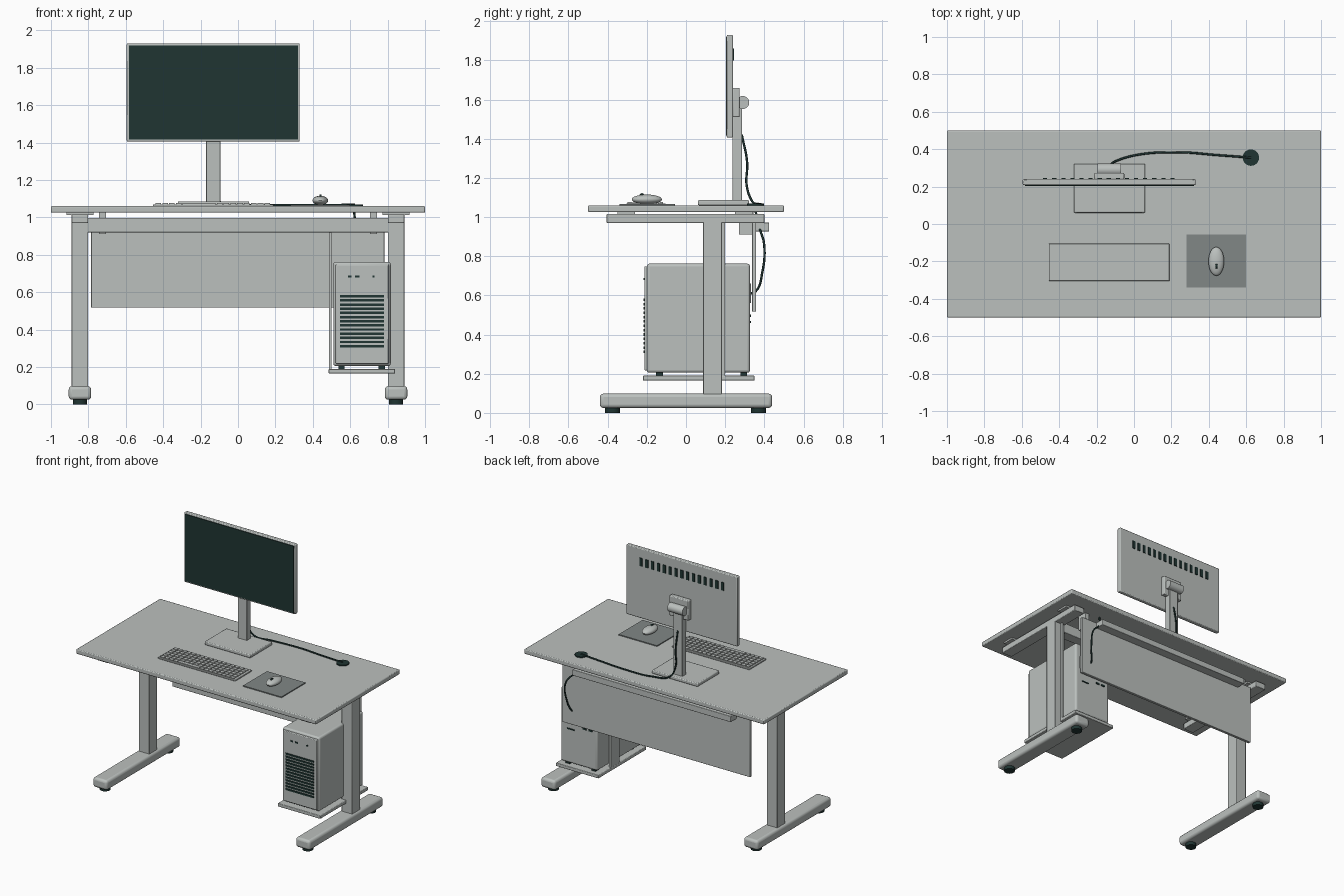
import bpy, bmesh
from mathutils import Matrix, Vector

cube = bpy.data.objects.get("Cube")
if cube:
    bpy.data.objects.remove(cube, do_unlink=True)


def material(name, rgb):
    m = bpy.data.materials.new(name)
    m.use_nodes = True
    m.diffuse_color = (*rgb, 1)
    m.node_tree.nodes["Principled BSDF"].inputs["Base Color"].default_value = (*rgb, 1)
    return m


GREY = material("light grey", (0.50, 0.53, 0.515))
DARK = material("dark teal", (0.014, 0.035, 0.032))
PAD = material("mid grey", (0.22, 0.245, 0.24))


def finish(name, bm, mat, bevel=0, segments=2, smooth=False):
    mesh = bpy.data.meshes.new(name)
    bm.to_mesh(mesh)
    bm.free()
    mesh.materials.append(mat)
    ob = bpy.data.objects.new(name, mesh)
    bpy.context.collection.objects.link(ob)
    if bevel:
        mod = ob.modifiers.new("rounded_edges", "BEVEL")
        mod.width, mod.segments = bevel, segments
    if smooth or bevel:
        bpy.ops.object.select_all(action="DESELECT")
        ob.select_set(True)
        bpy.context.view_layer.objects.active = ob
        bpy.ops.object.shade_smooth_by_angle()
    return ob


def boxes(name, spans, mat=GREY, bevel=0, segments=2):
    """One object from boxes, each given as (x0, x1, y0, y1, z0, z1)."""
    bm = bmesh.new()
    for s in spans:
        lo, hi = Vector(s[0::2]), Vector(s[1::2])
        bmesh.ops.create_cube(bm, size=1, matrix=Matrix.Translation((lo + hi) / 2)
                              @ Matrix.Diagonal((*(hi - lo), 1)))
    return finish(name, bm, mat, bevel, segments)


def cylinder(name, centre, radius, depth, mat, axis="z", sides=32):
    bm = bmesh.new()
    turn = Matrix.Rotation(1.5708, 4, "Y") if axis == "x" else Matrix()
    bmesh.ops.create_cone(bm, cap_ends=True, segments=sides, radius1=radius, radius2=radius,
                          depth=depth, matrix=Matrix.Translation(centre) @ turn)
    return finish(name, bm, mat, smooth=True)


def cable(name, points, radius=0.006):
    cu = bpy.data.curves.new(name, "CURVE")
    cu.dimensions = "3D"
    cu.bevel_depth, cu.bevel_resolution, cu.resolution_u = radius, 2, 8
    cu.use_fill_caps = True
    sp = cu.splines.new("BEZIER")
    sp.bezier_points.add(len(points) - 1)
    for bp, p in zip(sp.bezier_points, points):
        bp.co = p
        bp.handle_left_type = bp.handle_right_type = "AUTO"
    cu.materials.append(DARK)
    bpy.context.collection.objects.link(bpy.data.objects.new(name, cu))


# Desk top and frame
boxes("desk_top", [(-1, 1, -0.5, 0.5, 1.025, 1.06)], bevel=0.006)
for side, label in ((-1, "right"), (1, "left")):
    x = side * 0.845
    boxes(label + "_leg", [(x - 0.044, x + 0.044, 0.088, 0.184, 0.09, 0.98)], bevel=0.004)
    boxes(label + "_top_arm", [(x - 0.044, x + 0.044, -0.405, 0.4, 0.97, 1.015)], bevel=0.004)
    boxes(label + "_arm_plates", [(x - 0.073, x + 0.073, y - 0.045, y + 0.045, 1.012, 1.026)
                                  for y in (-0.305, 0.295)])
    boxes(label + "_foot", [(x - 0.06, x + 0.06, -0.44, 0.44, 0.025, 0.098)], bevel=0.018, segments=3)
    for y, end in ((-0.375, "front"), (0.37, "back")):
        cylinder(f"{label}_{end}_levelling_pad", (x, y, 0.0135), 0.038, 0.027, DARK)
    xb = side * 0.725
    boxes(label + "_panel_bracket", [(xb - 0.018, xb + 0.018, 0.27, 0.345, 0.91, 1.026)])
boxes("crossbeam", [(-0.81, 0.81, 0.095, 0.175, 0.92, 0.997)], bevel=0.003)
boxes("modesty_panel", [(-0.785, 0.782, 0.337, 0.358, 0.517, 0.97)], bevel=0.003)
boxes("cable_tray", [(-0.67, 0.65, 0.355, 0.425, 0.927, 0.972)], bevel=0.003)

# Computer holder
boxes("computer_shelf", [(0.485, 0.84, -0.22, 0.35, 0.165, 0.19)], bevel=0.004)
boxes("shelf_hangers", [(x, x + 0.014, 0.1, 0.2, 0.18, 0.97) for x in (0.486, 0.825)])

# Computer case
boxes("computer_case", [(0.51, 0.817, -0.2, 0.327, 0.205, 0.762)], bevel=0.014, segments=3)
boxes("case_front_panel", [(0.522, 0.806, -0.212, -0.19, 0.217, 0.748)], bevel=0.005)
boxes("case_front_vents", [(0.546, 0.78, -0.217, -0.21, z, z + 0.013)
                           for z in [0.305 + 0.0222 * i for i in range(13)]], DARK)
boxes("case_front_ports", [(x, x + w, -0.216, -0.21, 0.679, 0.689)
                           for x, w in ((0.588, 0.02), (0.625, 0.025), (0.718, 0.012))], DARK)
boxes("case_feet", [(x - 0.017, x + 0.017, y - 0.017, y + 0.017, 0.188, 0.207)
                    for x in (0.553, 0.768) for y in (-0.135, 0.295)], DARK)
boxes("case_back_plate", [(0.55, 0.78, 0.322, 0.332, 0.56, 0.66)], bevel=0.002)
boxes("case_back_ports", [(0.55 + 0.05 * i, 0.58 + 0.05 * i, 0.325, 0.333, 0.49, 0.503)
                          for i in range(2)] + [(0.7, 0.76, 0.325, 0.333, 0.46, 0.468)], DARK)

# Monitor
boxes("monitor_body", [(-0.595, 0.33, 0.208, 0.24, 1.405, 1.93)], bevel=0.006)
boxes("monitor_screen", [(-0.584, 0.32, 0.203, 0.21, 1.416, 1.92)], DARK)
boxes("monitor_back_vents", [(x - 0.011, x + 0.011, 0.236, 0.246, 1.8, 1.86)
                             for x in [-0.475 + 0.0486 * i for i in range(15)]], DARK)
boxes("monitor_mount", [(-0.213, -0.052, 0.238, 0.274, 1.51, 1.66)], bevel=0.006)
cylinder("monitor_hinge", (-0.1325, 0.29, 1.585), 0.033, 0.125, GREY, "x")
boxes("stand_column", [(-0.17, -0.093, 0.238, 0.286, 1.08, 1.585)], bevel=0.004)
boxes("stand_base", [(-0.322, 0.06, 0.06, 0.322, 1.06, 1.086)], bevel=0.006)

# Cables and desk grommet
cylinder("cable_grommet", (0.625, 0.355, 1.062), 0.044, 0.012, DARK)
cable("monitor_cable", [(-0.131, 0.285, 1.42), (-0.131, 0.312, 1.28), (-0.13, 0.31, 1.16),
                        (-0.1, 0.335, 1.085), (0.02, 0.37, 1.067), (0.24, 0.383, 1.066),
                        (0.45, 0.368, 1.066), (0.625, 0.355, 1.068)])
cable("power_cable", [(0.62, 0.355, 1.03), (0.635, 0.372, 0.955), (0.72, 0.4, 0.85),
                      (0.725, 0.39, 0.72), (0.7, 0.355, 0.62), (0.7, 0.33, 0.61)])

# Keyboard
boxes("keyboard_base", [(-0.455, 0.19, -0.305, -0.105, 1.06, 1.07)], bevel=0.003)
keys = []
for row in range(6):
    y = -0.298 + 0.0312 * row
    for col in range(17):
        x = -0.441 + 0.0364 * col
        if row == 0 and 4 <= col <= 8:
            continue
        keys.append((x, x + 0.03, y, y + 0.025, 1.068, 1.077))
keys.append((-0.2954, -0.12, -0.298, -0.273, 1.068, 1.077))
boxes("keyboard_keys", keys)

# Mouse and pad
boxes("mouse_pad", [(0.28, 0.6, -0.34, -0.055, 1.06, 1.067)], PAD)
bm = bmesh.new()
bmesh.ops.create_uvsphere(bm, u_segments=32, v_segments=16, radius=1,
                          matrix=Matrix.Translation((0.44, -0.2, 1.09))
                          @ Matrix.Diagonal((0.042, 0.077, 0.025, 1)))
finish("mouse_body", bm, GREY, smooth=True)
cylinder("mouse_wheel", (0.44, -0.225, 1.109), 0.013, 0.011, DARK, "x", 20)
